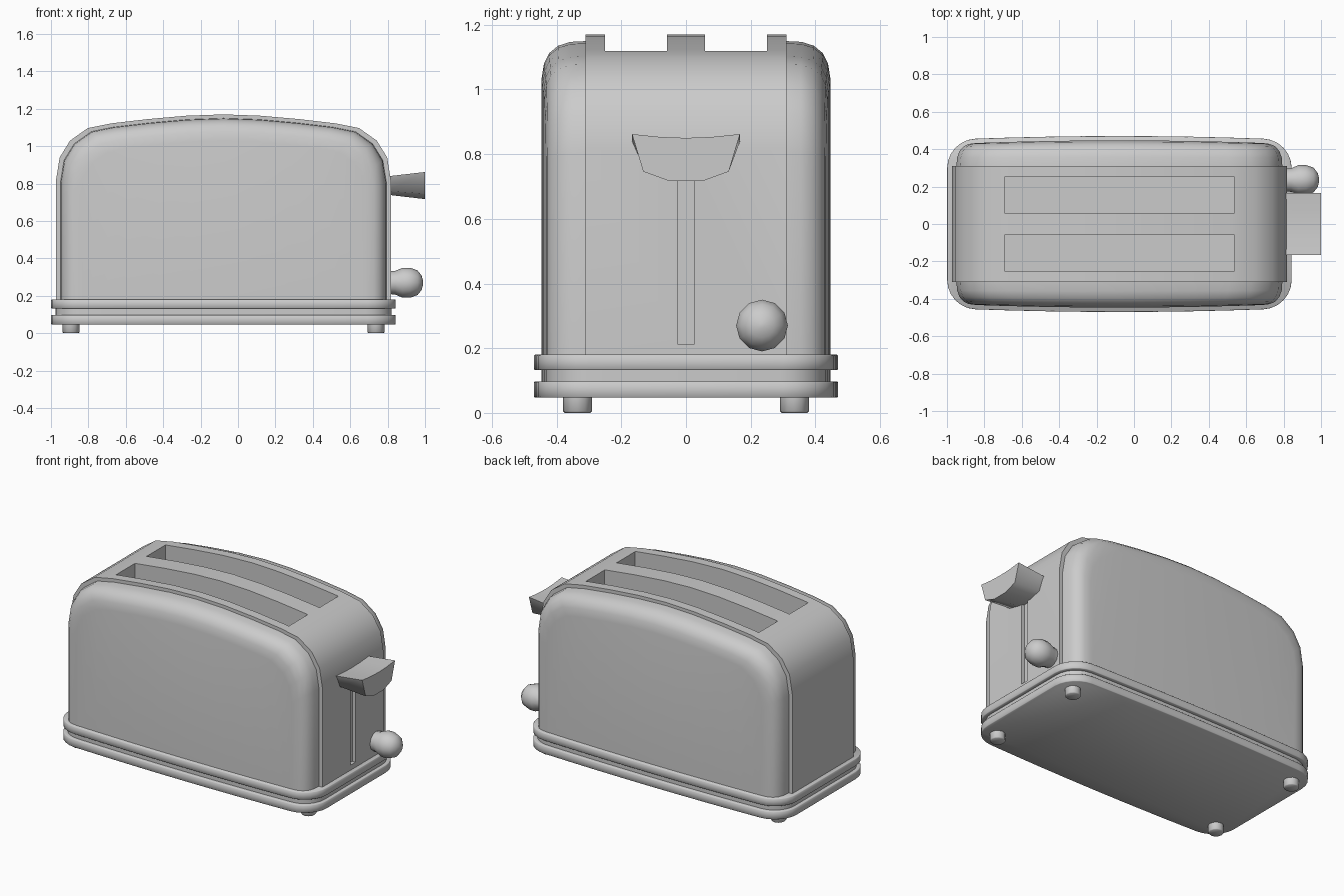
import bpy, bmesh, math

if "Cube" in bpy.data.objects:
    bpy.data.objects.remove(bpy.data.objects["Cube"])

CX = -0.078  # centre of the body along x


def make(name, verts, faces):
    bm = bmesh.new()
    vs = [bm.verts.new(v) for v in verts]
    for f in faces:
        bm.faces.new([vs[i] for i in f])
    bmesh.ops.recalc_face_normals(bm, faces=bm.faces)
    me = bpy.data.meshes.new(name)
    bm.to_mesh(me)
    bm.free()
    ob = bpy.data.objects.new(name, me)
    bpy.context.collection.objects.link(ob)
    return ob


def bridge(n, rings):
    faces = []
    for r in range(rings - 1):
        a, b = r * n, (r + 1) * n
        faces += [(a + i, a + (i + 1) % n, b + (i + 1) % n, b + i) for i in range(n)]
    return faces


def loft(name, verts, n):
    """Skin rings of n points and cap both ends."""
    caps = [tuple(range(n)), tuple(range(len(verts) - n, len(verts)))]
    return make(name, verts, bridge(n, len(verts) // n) + caps)


def smooth(ob, angle=35):
    bpy.ops.object.select_all(action='DESELECT')
    ob.select_set(True)
    bpy.context.view_layer.objects.active = ob
    bpy.ops.object.shade_smooth_by_angle(angle=math.radians(angle))


def cut(ob, cutters):
    bpy.context.view_layer.objects.active = ob
    for c in cutters:
        m = ob.modifiers.new("cut", 'BOOLEAN')
        m.operation, m.solver, m.object = 'DIFFERENCE', 'EXACT', c
        bpy.ops.object.modifier_apply(modifier=m.name)


def box(name, x0, x1, y0, y1, z0, z1):
    v = [(x, y, z) for z in (z0, z1) for x, y in ((x0, y0), (x1, y0), (x1, y1), (x0, y1))]
    return loft(name, v, 4)


# Half of the arched front profile: fraction of half width, height
ARCH = [(1, .82), (.978, .94), (.916, 1.03), (.81, 1.097), (.67, 1.122),
        (.45, 1.145), (.22, 1.163), (0, 1.17)]


def arch_body(name, sections, bottom=0.17):
    """Loft arched sections (y, half width, top height, bow) along y."""
    prof = [(-x, z) for x, z in ARCH] + [(x, z) for x, z in ARCH[-2::-1]]
    k, verts = len(prof), []
    for y, hx, top, bow in sections:
        pt = [(CX + x * hx, y + bow * (1 - x * x), .18 + (z - .18) * (top - .18) / .99)
              for x, z in prof]
        verts += pt + [(x, yy, bottom) for x, yy, _ in reversed(pt)]
    n, last = 2 * k, (len(sections) - 1) * 2 * k
    faces = bridge(n, len(sections))
    for o in (0, last):
        faces += [(o + i, o + i + 1, o + n - 2 - i, o + n - 1 - i) for i in range(k - 1)]
    return make(name, verts, faces)


# Centre band and side panels with rounded rims
band = arch_body("centre_band", [(-.31, .895, 1.17, 0), (.31, .895, 1.17, 0)])
rim = [(.30, .872, 1.15), (.355, .868, 1.147), (.39, .855, 1.135), (.415, .833, 1.112),
       (.428, .805, 1.08), (.433, .765, 1.03)]
for name, s in (("front_panel", -1), ("back_panel", 1)):
    smooth(arch_body(name, [(s * y, hx, t, s * .014 * i / 5)
                            for i, (y, hx, t) in enumerate(rim)]))

# Bread slots and lever track
cutters = [box("slot_cutter", CX - .615, CX + .615, s * .155 - .096, s * .155 + .096, .75, 1.4)
           for s in (-1, 1)]
cutters.append(box("track_cutter", .795, .95, -.026, .026, .213, .77))
cut(band, cutters)
for c in cutters:
    bpy.data.objects.remove(c)
smooth(band)


# Double-lipped base with bowed long sides
def outline(inset, z):
    hx, hy, r = .921 - inset, .45 - inset, .15 - inset * .7
    pts = []
    for sx, sy, a0 in ((1, 1, 0), (-1, 1, 90), (-1, -1, 180), (1, -1, 270)):
        for i in range(7):
            a = math.radians(a0 + 15 * i)
            pts.append((sx * (hx - r) + r * math.cos(a), sy * (hy - r) + r * math.sin(a)))
        if a0 in (0, 180):
            pts += [(sx * (hx - r) * (1 - i / 4), sy * hy) for i in range(1, 8)]
    return [(CX + x, y * (1 + .045 * (1 - (x / hx) ** 2)), z) for x, y in pts]


rings = [(.003, .047), (0, .05), (0, .094), (.003, .097), (.022, .097), (.022, .132),
         (.003, .132), (0, .135), (0, .177), (.003, .18)]
verts = [p for r in rings for p in outline(*r)]
smooth(loft("base", verts, len(verts) // len(rings)), 50)


def lathe(name, prof, seg, place):
    v = [place(r * math.cos(2 * math.pi * i / seg), r * math.sin(2 * math.pi * i / seg), h)
         for r, h in prof for i in range(seg)]
    smooth(loft(name, v, seg), 50)


# Feet
for sx in (-1, 1):
    for sy in (-1, 1):
        lathe("foot", [(.04, 0), (.045, .005), (.045, .055)], 12,
              lambda a, b, h: (CX + sx * .815 + a, sy * .335 + b, h))

# Browning knob
lathe("knob", [(.06, .80), (.063, .84), (.08, .88), (.08, .92), (.066, .96), (.038, .982), (.008, .99)],
      12, lambda a, b, h: (h, .235 + a, .27 + b))

# Flared lever handle
sec = [(-.167, .862), (-.08, .853), (0, .85), (.08, .853), (.167, .862), (.132, .746),
       (.052, .717), (-.052, .717), (-.132, .746)]
v = [(x, y, .79 + (z - .79) * k) for x, k in ((.80, .68), (1.0, 1)) for y, z in sec]
smooth(loft("lever_handle", v, 9), 60)
